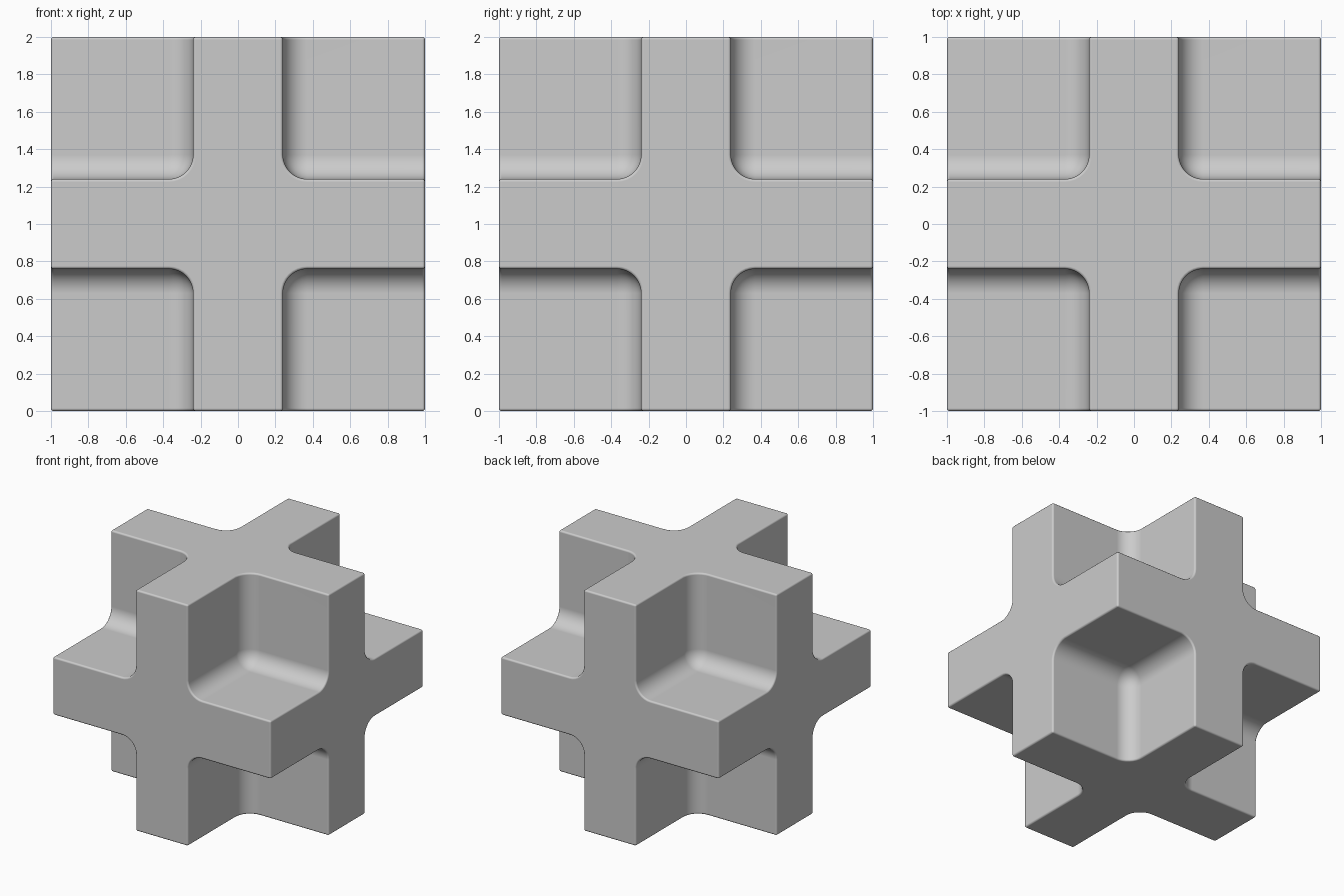
import bpy, bmesh
from mathutils import Matrix, Vector
from itertools import product

if "Cube" in bpy.data.objects:
    bpy.data.objects.remove(bpy.data.objects["Cube"])

HALF = 1.0      # half size of the whole block
ARM = 0.24      # half thickness of each slab
FILLET = 0.13   # inner corner radius
EDGE = 0.015    # outer edge rounding


def add_object(name, bm):
    mesh = bpy.data.meshes.new(name)
    bm.to_mesh(mesh)
    bm.free()
    obj = bpy.data.objects.new(name, mesh)
    bpy.context.collection.objects.link(obj)
    return obj


# Full block standing on the ground
bm = bmesh.new()
bmesh.ops.create_cube(bm, size=2 * HALF, matrix=Matrix.Translation((0, 0, HALF)))
block = add_object("three_way_cross_block", bm)

# Eight rounded cubes that hollow out the corners
size = 1.1
bm = bmesh.new()
for signs in product((-1, 1), repeat=3):
    centre = Vector(signs) * (ARM + size / 2) + Vector((0, 0, HALF))
    bmesh.ops.create_cube(bm, size=size, matrix=Matrix.Translation(centre))
bmesh.ops.bevel(bm, geom=bm.edges[:], offset=FILLET, offset_type='OFFSET',
                segments=8, profile=0.5, affect='EDGES')
cutter = add_object("corner_cutter", bm)
cutter.hide_render = True

bpy.context.view_layer.objects.active = block
block.select_set(True)

# Cut the corners, then soften the remaining outer edges
cut = block.modifiers.new("corner_cut", 'BOOLEAN')
cut.operation = 'DIFFERENCE'
cut.solver = 'EXACT'
cut.object = cutter
bpy.ops.object.modifier_apply(modifier=cut.name)
bpy.data.objects.remove(cutter)

soft = block.modifiers.new("edge_rounding", 'BEVEL')
soft.width = EDGE
soft.segments = 3
soft.limit_method = 'ANGLE'
soft.use_clamp_overlap = False
bpy.ops.object.modifier_apply(modifier=soft.name)

# Smooth fillets with clean flat faces
bpy.ops.object.shade_smooth_by_angle(angle=0.7)
flat = block.modifiers.new("clean_shading", 'WEIGHTED_NORMAL')
flat.keep_sharp = True
